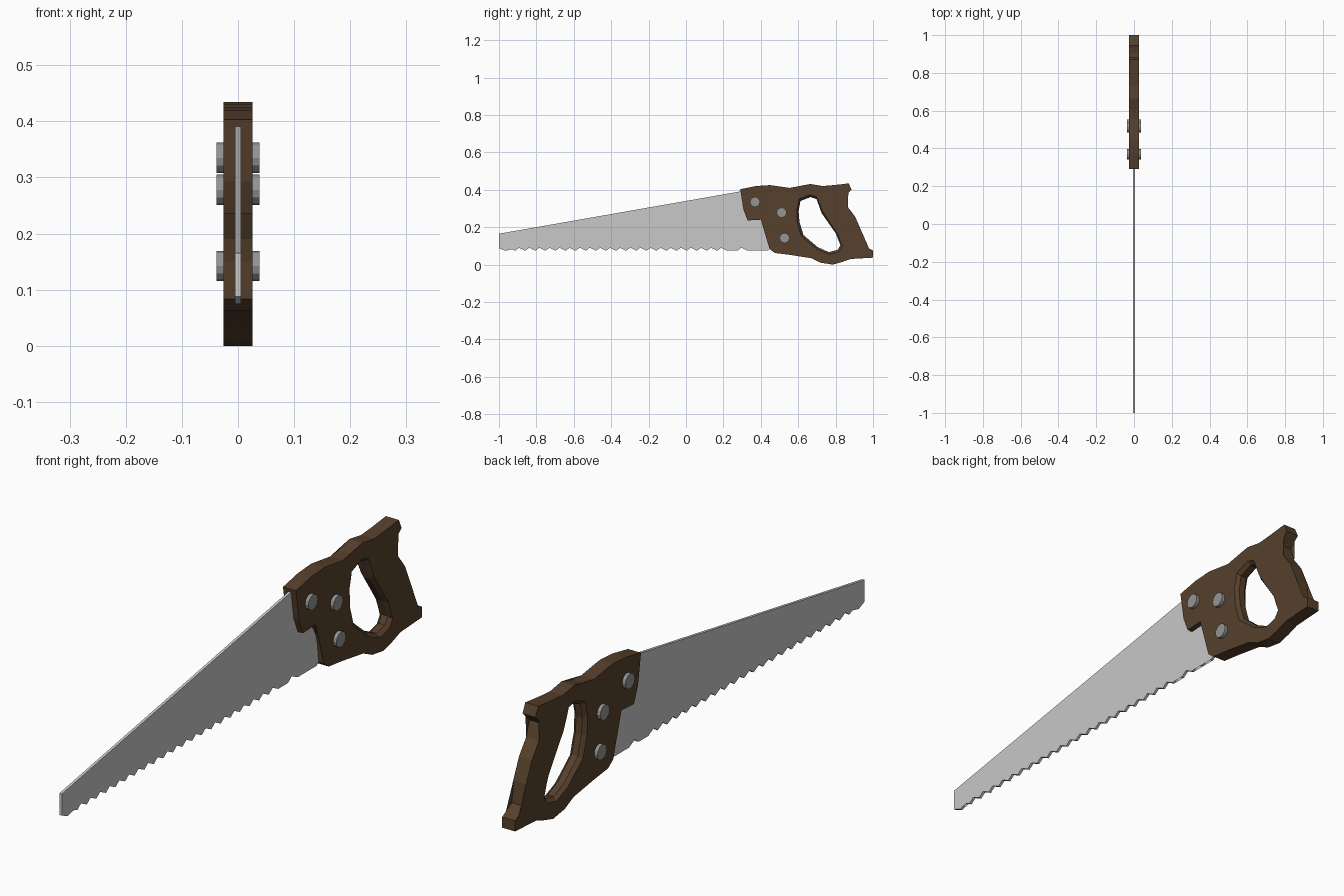
import bpy, bmesh, math
from mathutils import Vector

if "Cube" in bpy.data.objects:
    bpy.data.objects.remove(bpy.data.objects["Cube"], do_unlink=True)


def material(name, rgb):
    m = bpy.data.materials.new(name)
    m.use_nodes = True
    m.diffuse_color = (*rgb, 1)
    m.node_tree.nodes["Principled BSDF"].inputs["Base Color"].default_value = (*rgb, 1)
    return m


def loft(name, sections, mat):
    """Solid from matching (x, outline) sections; outlines lie in the y-z plane."""
    bm = bmesh.new()
    rings = [[bm.verts.new((x, y, z)) for y, z in pts] for x, pts in sections]
    for a, b in zip(rings, rings[1:]):
        for i in range(len(a)):
            j = (i + 1) % len(a)
            bm.faces.new((a[i], a[j], b[j], b[i]))
    caps = [bm.faces.new(rings[0]), bm.faces.new(rings[-1])]
    bmesh.ops.triangulate(bm, faces=caps)
    bmesh.ops.recalc_face_normals(bm, faces=bm.faces[:])
    mesh = bpy.data.meshes.new(name)
    bm.to_mesh(mesh)
    bm.free()
    mesh.materials.append(mat)
    ob = bpy.data.objects.new(name, mesh)
    bpy.context.collection.objects.link(ob)
    return ob


wood = material("dark wood", (0.093, 0.051, 0.025))
steel = material("light steel", (0.58, 0.58, 0.58))
bolt_metal = material("grey bolt metal", (0.3, 0.3, 0.3))

# Handle body
T = 0.0255
outline = [(.29, .403), (.375, .42), (.45, .425), (.555, .41), (.605, .414),
           (.665, .431), (.73, .42), (.79, .425), (.87, .434), (.885, .4),
           (.845, .362), (.865, .308), (.905, .255), (.935, .18), (.945, .105),
           (1, .075), (1, .037), (.88, .03), (.835, .014), (.785, 0),
           (.72, .01), (.67, .034), (.555, .052), (.475, .062), (.447, .083),
           (.44, .15), (.43, .19), (.4, .24), (.33, .236), (.307, .293)]
handle = loft("handle", [(-T, outline), (T, outline)], wood)

# Grip opening with chamfered rims
grip = [(.612, .34), (.666, .361), (.698, .35), (.725, .275), (.8, .168),
        (.826, .104), (.81, .078), (.762, .067), (.703, .094), (.628, .158),
        (.607, .227), (.602, .286)]
middle = Vector((.705, .21))


def grown(d):
    return [Vector(p) + (Vector(p) - middle).normalized() * d for p in grip]


cutter = loft("grip_cutter", [(-.035, grown(.022)), (-.012, grown(0)),
                              (.012, grown(0)), (.035, grown(.022))], wood)
cutter.hide_render = True
cut = handle.modifiers.new("grip opening", "BOOLEAN")
cut.operation, cut.solver, cut.object = "DIFFERENCE", "EXACT", cutter
bpy.context.view_layer.objects.active = handle
bpy.ops.object.modifier_apply(modifier=cut.name)
bpy.data.objects.remove(cutter, do_unlink=True)

# Blade with a toothed lower edge
teeth, pitch = 27, 0.054
edge = [(-1, .165), (.29, .391), (.5, .37), (.5, .09)]
for i in reversed(range(teeth)):
    y = -1 + i * pitch
    edge += [(y + pitch, .09), (y + pitch * 0.6, .074)]
edge.append((-1, .088))
loft("blade", [(-.005, edge), (.005, edge)], steel)

# Bolts through the handle
for n, (y, z) in enumerate([(.369, .335), (.511, .278), (.527, .142)], 1):
    bpy.ops.mesh.primitive_cylinder_add(vertices=12, radius=.027, depth=.076,
                                        location=(0, y, z),
                                        rotation=(0, math.pi / 2, 0))
    bolt = bpy.context.object
    bolt.name = f"handle_bolt_{n}"
    bolt.data.materials.append(bolt_metal)
